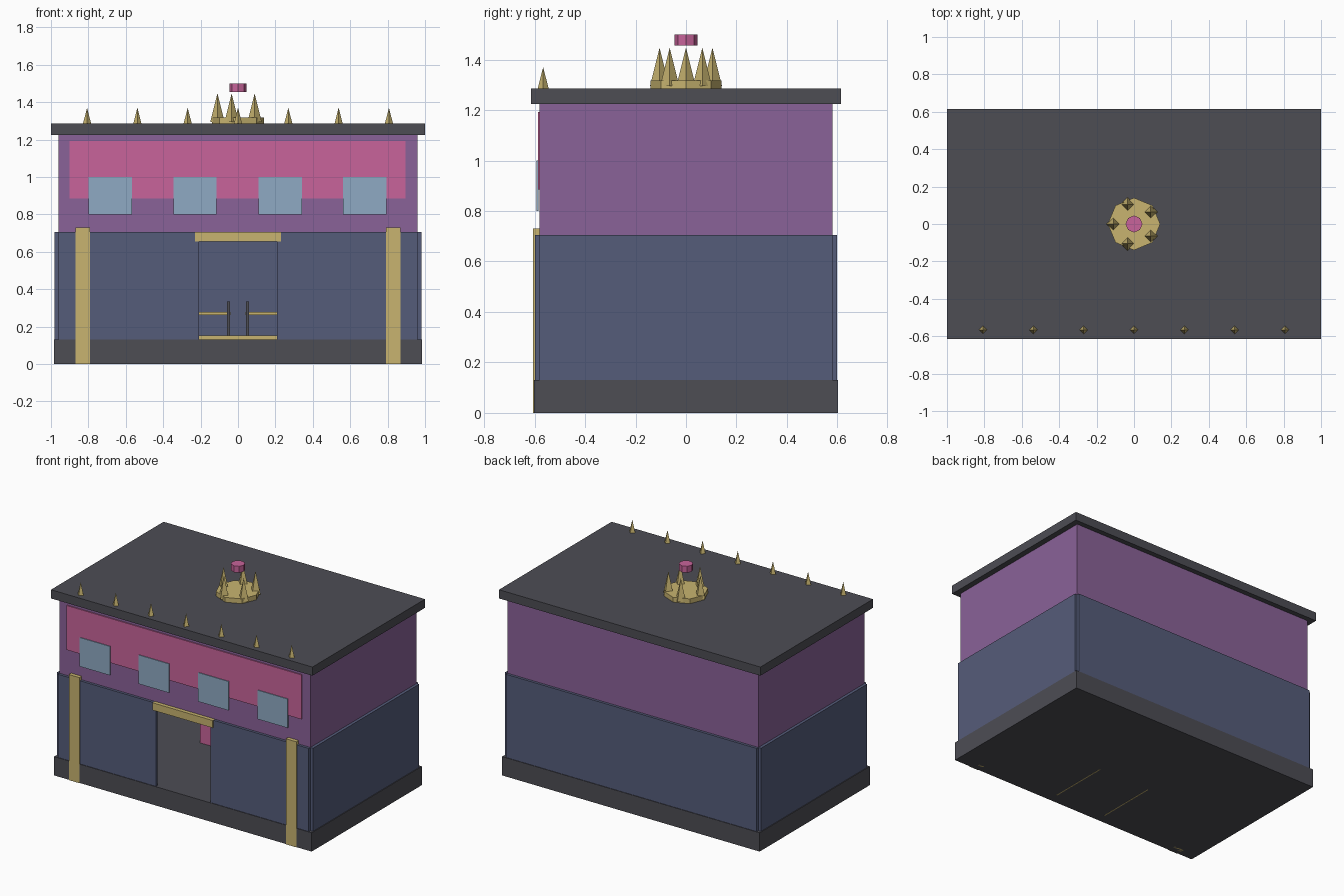
import bpy, bmesh
from math import cos, sin, radians
from mathutils import Matrix

if "Cube" in bpy.data.objects:
    bpy.data.objects.remove(bpy.data.objects["Cube"], do_unlink=True)


def material(name, r, g, b):
    lin = [((c / 255 + 0.055) / 1.055) ** 2.4 for c in (r, g, b)] + [1]
    m = bpy.data.materials.new(name)
    m.use_nodes = True
    m.diffuse_color = lin
    m.node_tree.nodes["Principled BSDF"].inputs["Base Color"].default_value = lin
    return m


GREY = material("charcoal", 77, 77, 84)
BLUE = material("slate_blue", 85, 92, 122)
PURPLE = material("purple", 138, 98, 152)
PINK = material("pink", 200, 100, 155)
GOLD = material("gold", 200, 180, 112)
GLASS = material("pale_blue", 143, 170, 196)


def add(name, bm, mat):
    mesh = bpy.data.meshes.new(name)
    bm.to_mesh(mesh)
    bm.free()
    mesh.materials.append(mat)
    obj = bpy.data.objects.new(name, mesh)
    bpy.context.collection.objects.link(obj)
    return obj


def box(name, mat, x, y, z):
    """Box from (low, high) pairs on each axis."""
    bm = bmesh.new()
    mid = [(a + b) / 2 for a, b in (x, y, z)]
    size = [b - a for a, b in (x, y, z)]
    bmesh.ops.create_cube(bm, size=1, matrix=Matrix.Translation(mid) @ Matrix.Diagonal(size + [1]))
    return add(name, bm, mat)


def cone(name, mat, x, y, z, r1, r2, sides):
    """Upright cone or prism; z is the (low, high) pair."""
    bm = bmesh.new()
    bmesh.ops.create_cone(bm, cap_ends=True, segments=sides, radius1=r1, radius2=r2,
                          depth=z[1] - z[0],
                          matrix=Matrix.Translation((x, y, sum(z) / 2)))
    return add(name, bm, mat)


def pair(name, mat, x, y, z):
    """Box on the left (+x) and its mirror on the right."""
    box("left_" + name, mat, x, y, z)
    box("right_" + name, mat, (-x[1], -x[0]), y, z)


# Main storeys
WALL_Z = (0.13, 0.705)
box("base", GREY, (-0.985, 0.985), (-0.602, 0.602), (0, 0.13))
pair("side_wall", BLUE, (0.96, 0.98), (-0.58, 0.58), WALL_Z)
pair("front_wall", BLUE, (0.208, 0.96), (-0.598, -0.58), WALL_Z)
box("back_wall", BLUE, (-0.96, 0.96), (0.58, 0.598), WALL_Z)
box("upper_storey", PURPLE, (-0.96, 0.96), (-0.58, 0.58), (0.705, 1.225))
box("roof", GREY, (-1, 1), (-0.615, 0.615), (1.225, 1.285))

# Front decoration
box("sign_panel", PINK, (-0.9, 0.895), (-0.587, -0.578), (0.885, 1.192))
for i, x in enumerate((-0.682, -0.23, 0.225, 0.678)):
    box(f"window_{i + 1}", GLASS, (x - 0.116, x + 0.116), (-0.592, -0.584), (0.8, 1.0))
pair("pilaster", GOLD, (0.79, 0.87), (-0.606, -0.545), (0, 0.73))
box("door_header", GOLD, (-0.23, 0.23), (-0.606, -0.56), (0.655, 0.706))

# Interior fittings
box("stage_trim", GOLD, (-0.3, 0.3), (0.2, 0.215), (0.13, 0.152))
pair("counter", PINK, (0.235, 0.355), (0.09, 0.19), (0.13, 0.45))
pair("rail", GOLD, (0.04, 0.22), (0.23, 0.245), (0.262, 0.278))
pair("post", GREY, (0.044, 0.058), (0.215, 0.229), (0.13, 0.335))
pair("floor_strip", GOLD, (0.196, 0.204), (-0.53, -0.1), (-0.0005, 0.1))

# Roof edge spikes
for i in range(7):
    cone(f"roof_spike_{i + 1}", GOLD, (i - 3) * 0.269, -0.566, (1.284, 1.37), 0.022, 0, 4)

# Crown with floating gem
cone("crown_base", GOLD, 0, 0, (1.284, 1.318), 0.14, 0.14, 8)
for i in range(5):
    a = radians(36 + 72 * i)
    cone(f"crown_spike_{i + 1}", GOLD, 0.11 * cos(a), 0.11 * sin(a), (1.295, 1.447), 0.038, 0, 4)
cone("crown_gem", PINK, 0, 0, (1.455, 1.5), 0.045, 0.045, 8)
